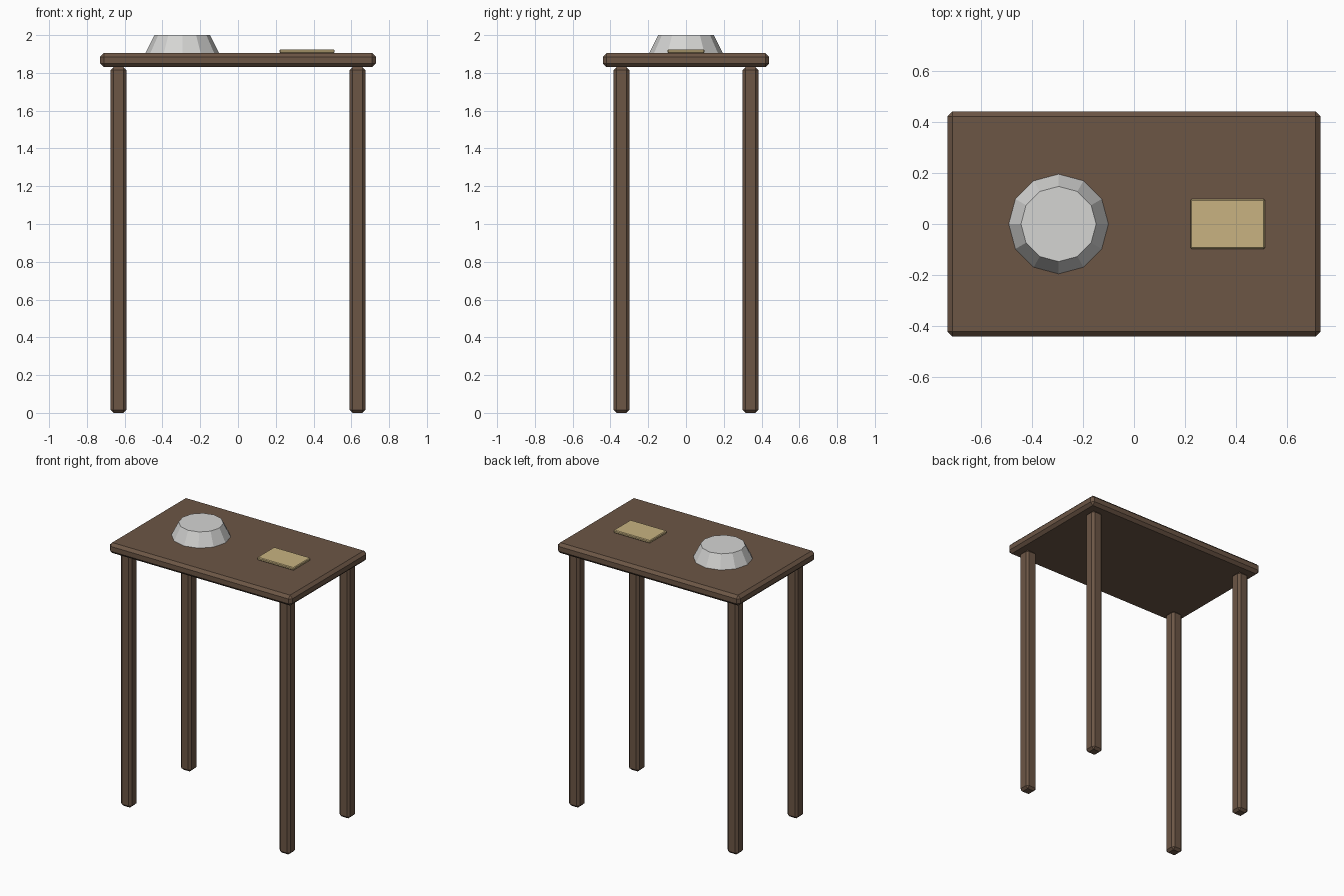
import bpy

if "Cube" in bpy.data.objects:
    bpy.data.objects.remove(bpy.data.objects["Cube"], do_unlink=True)


def material(name, rgb):
    mat = bpy.data.materials.new(name)
    mat.use_nodes = True
    colour = (*rgb, 1)
    mat.diffuse_color = colour
    mat.node_tree.nodes["Principled BSDF"].inputs["Base Color"].default_value = colour
    return mat


def bevelled_box(name, centre, size, bevel, mat):
    bpy.ops.mesh.primitive_cube_add(size=1, location=centre)
    obj = bpy.context.object
    obj.name = name
    obj.scale = size
    bpy.ops.object.transform_apply(location=False, rotation=False, scale=True)
    mod = obj.modifiers.new("Chamfer", "BEVEL")
    mod.width = bevel
    mod.segments = 1
    obj.data.materials.append(mat)
    return obj


wood = material("brown wood", (0.15, 0.093, 0.06))
silver = material("pale grey", (0.66, 0.66, 0.65))
paper = material("tan paper", (0.58, 0.45, 0.22))

top_z = 1.905
under_z = 1.83

# Tabletop
bevelled_box("tabletop", (0, 0, (top_z + under_z) / 2),
             (1.46, 0.88, top_z - under_z), 0.02, wood)

# Four legs
for side, sx in (("left", 1), ("right", -1)):
    for end, sy in (("front", -1), ("back", 1)):
        bevelled_box(f"{end}_{side}_leg", (sx * 0.633, sy * 0.341, under_z / 2),
                     (0.085, 0.085, under_z), 0.016, wood)

# Upturned twelve-sided bowl
bpy.ops.mesh.primitive_cone_add(vertices=12, radius1=0.195, radius2=0.147,
                                depth=2 - top_z, location=(-0.295, 0, (2 + top_z) / 2))
bowl = bpy.context.object
bowl.name = "bowl"
bowl.data.materials.append(silver)

# Thin card
bevelled_box("card", (0.366, 0, top_z + 0.01), (0.292, 0.195, 0.02), 0.005, paper)
